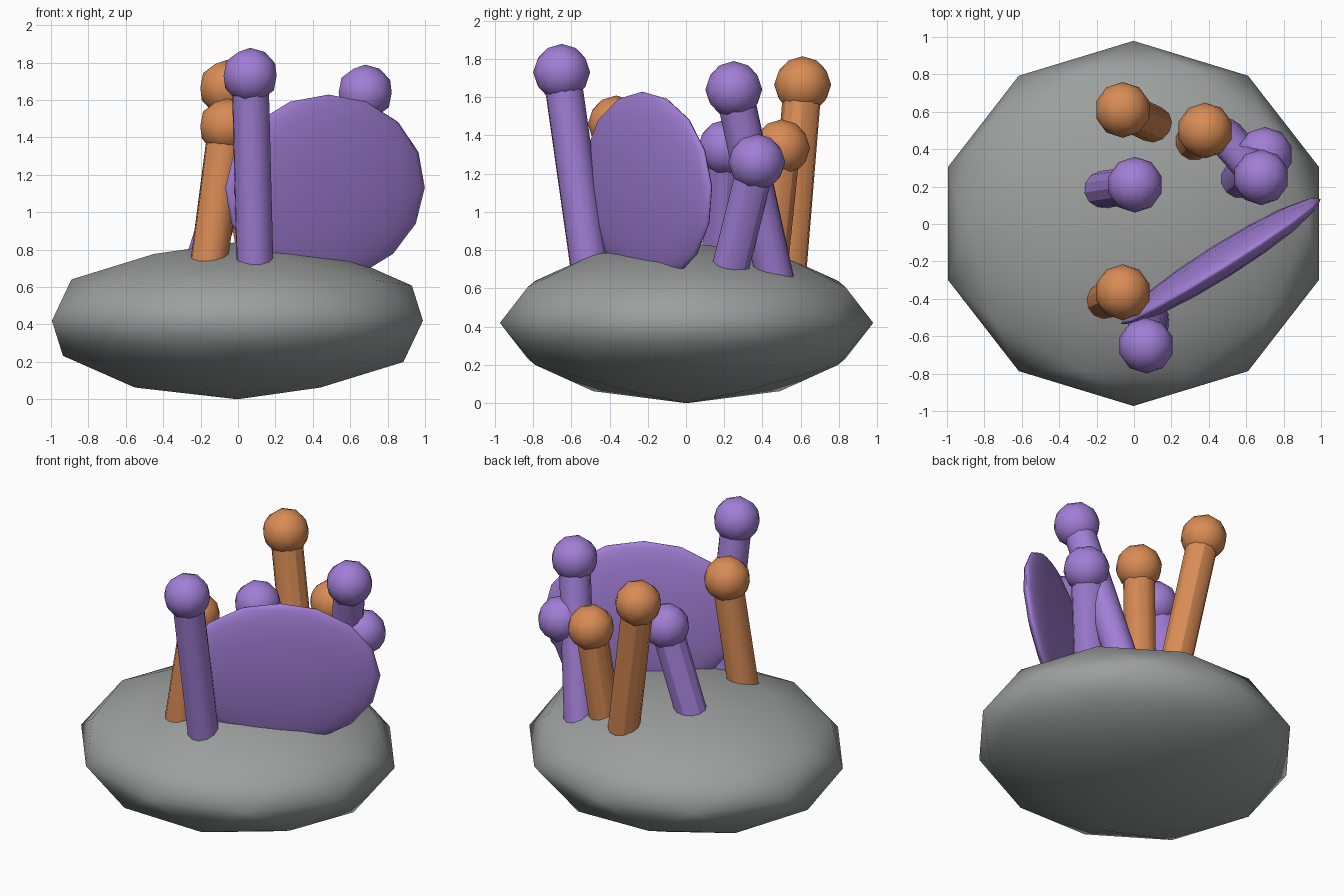
import bpy
from mathutils import Vector, Euler

if "Cube" in bpy.data.objects:
    bpy.data.objects.remove(bpy.data.objects["Cube"])


def material(name, rgb):
    m = bpy.data.materials.new(name)
    m.diffuse_color = (*rgb, 1)
    m.use_nodes = True
    m.node_tree.nodes["Principled BSDF"].inputs["Base Color"].default_value = m.diffuse_color
    return m


GREY = material("stone grey", (0.33, 0.35, 0.34))
PURPLE = material("coral purple", (0.36, 0.21, 0.67))
ORANGE = material("coral orange", (0.69, 0.26, 0.09))


def finish(name, mat):
    ob = bpy.context.object
    ob.name = name
    ob.data.materials.append(mat)
    bpy.ops.object.shade_smooth()
    return ob


# Flattened boulder
bpy.ops.mesh.primitive_ico_sphere_add(subdivisions=2, radius=1, location=(-0.003, 0.003, 0.42))
rock = finish("rock", GREY)
rock.scale = (1.043, 0.976, 0.42)

# Upright sea fan, a thin disc leaning slightly outwards
bpy.ops.mesh.primitive_uv_sphere_add(segments=16, ring_count=8, radius=1, location=(0.465, -0.2, 1.13))
fan = finish("sea_fan", PURPLE)
fan.scale = (0.63, 0.085, 0.5)
fan.rotation_euler = Euler((0.07, 0, 0.56))


# Coral stalk: tilted cylinder with a ball on top
def coral(name, mat, base, top):
    base, top = Vector(base), Vector(top)
    axis = top - base
    base = base - axis.normalized() * 0.1  # root sunk into the rock
    axis = top - base
    bpy.ops.mesh.primitive_cylinder_add(vertices=12, radius=0.1, depth=axis.length,
                                        location=(base + top) / 2)
    stalk = finish(name + "_stalk", mat)
    stalk.rotation_euler = axis.to_track_quat('Z', 'Y').to_euler()
    bpy.ops.object.shade_smooth_by_angle()
    bpy.ops.mesh.primitive_ico_sphere_add(subdivisions=2, radius=0.149, location=top)
    finish(name + "_tip", mat)


coral("back_coral", ORANGE, (0.10, 0.535, 0.75), (-0.06, 0.61, 1.665))
coral("back_right_coral", ORANGE, (0.32, 0.44, 0.75), (0.38, 0.50, 1.335))
coral("front_left_coral", ORANGE, (-0.15, -0.405, 0.77), (-0.06, -0.365, 1.46))
coral("front_coral", PURPLE, (0.09, -0.51, 0.74), (0.065, -0.65, 1.73))
coral("middle_coral", PURPLE, (-0.155, 0.185, 0.82), (0.005, 0.21, 1.335))
coral("right_tall_coral", PURPLE, (0.50, 0.455, 0.70), (0.68, 0.25, 1.64))
coral("right_short_coral", PURPLE, (0.56, 0.235, 0.72), (0.70, 0.37, 1.26))
